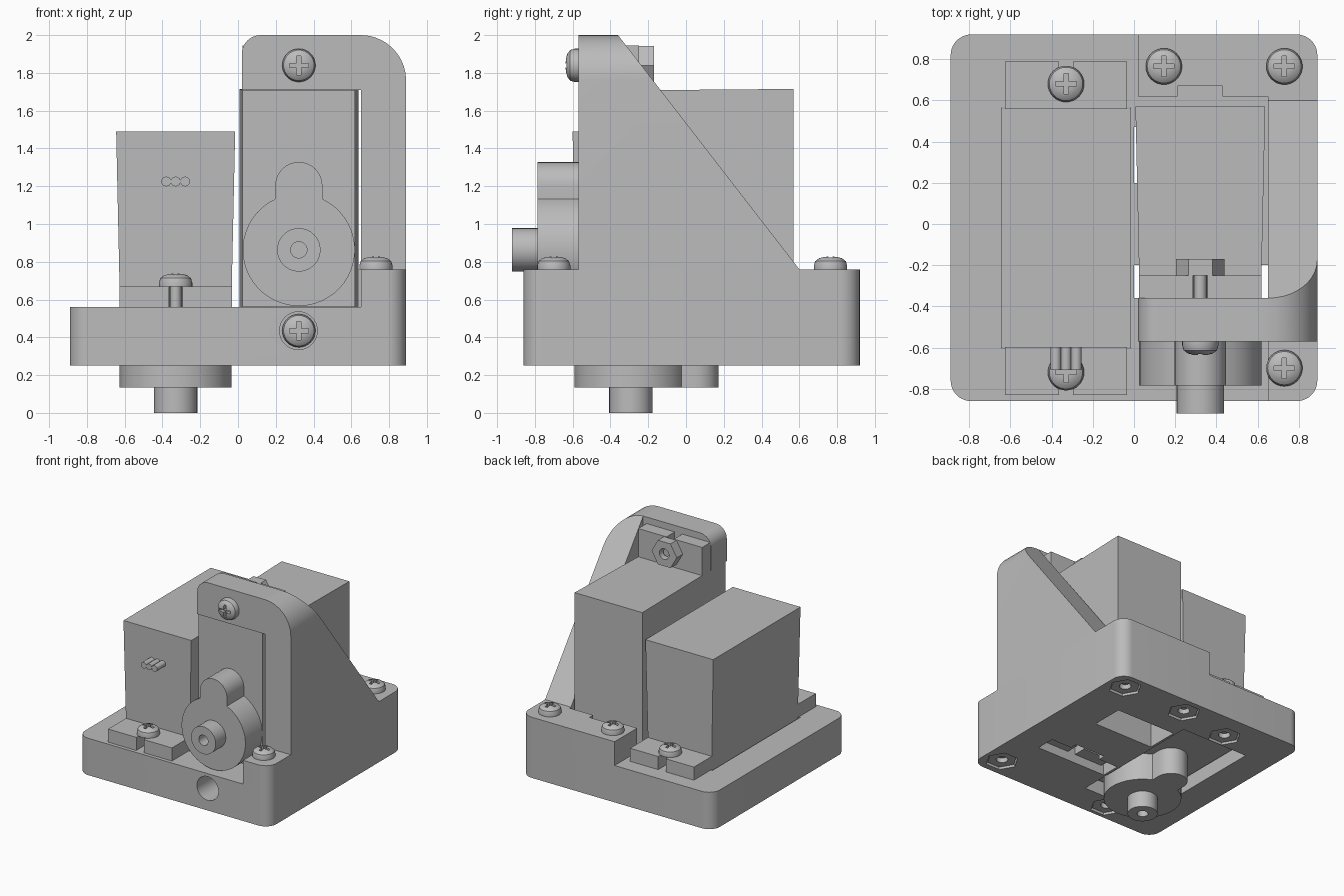
import bpy, bmesh
from math import sin, cos, pi, radians, asin
from mathutils import Matrix, Vector

cube = bpy.data.objects.get("Cube")
if cube:
    bpy.data.objects.remove(cube)

grey = bpy.data.materials.new("plain_grey")
grey.use_nodes = True
grey.diffuse_color = (0.5, 0.5, 0.5, 1)
grey.node_tree.nodes["Principled BSDF"].inputs["Base Color"].default_value = (0.5, 0.5, 0.5, 1)

IDENT = Matrix()
# Swaps depth and height, so that flat outlines can be extruded along y
SWAP = Matrix(((1, 0, 0, 0), (0, 0, 1, 0), (0, 1, 0, 0), (0, 0, 0, 1)))


def finish(name, bm, mat=IDENT):
    bm.transform(mat)
    bmesh.ops.remove_doubles(bm, verts=bm.verts, dist=1e-5)
    bmesh.ops.recalc_face_normals(bm, faces=bm.faces)
    me = bpy.data.meshes.new(name)
    bm.to_mesh(me)
    bm.free()
    me.materials.append(grey)
    ob = bpy.data.objects.new(name, me)
    bpy.context.collection.objects.link(ob)
    return ob


def arc(cx, cy, r, a0, a1, n=10):
    angles = [radians(a0 + (a1 - a0) * i / n) for i in range(n + 1)]
    return [(cx + r * cos(a), cy + r * sin(a)) for a in angles]


def circle(cx, cy, r, n=32):
    return arc(cx, cy, r, 0, 360, n)[:-1]


def rect(x0, x1, y0, y1):
    return [(x0, y0), (x1, y0), (x1, y1), (x0, y1)]


def prism(name, pts, lo, hi, mat=IDENT, top=None):
    """Extrude an outline; top is an optional second outline."""
    bm = bmesh.new()
    a = [bm.verts.new((x, y, lo)) for x, y in pts]
    b = [bm.verts.new((x, y, hi)) for x, y in (top or pts)]
    bm.faces.new(a)
    bm.faces.new(b)
    for i in range(len(a)):
        j = (i + 1) % len(a)
        bm.faces.new((a[i], a[j], b[j], b[i]))
    return finish(name, bm, mat)


def lathe(name, profile, mat=IDENT, n=32):
    bm = bmesh.new()
    vs = [bm.verts.new((r, 0, z)) for r, z in profile]
    es = [bm.edges.new(p) for p in zip(vs, vs[1:])]
    bmesh.ops.spin(bm, geom=vs + es, cent=(0, 0, 0), axis=(0, 0, 1),
                   angle=2 * pi, steps=n)
    return finish(name, bm, mat)


def cut(ob, cutters):
    for c in cutters:
        m = ob.modifiers.new("cut", "BOOLEAN")
        m.operation, m.solver, m.object = "DIFFERENCE", "EXACT", c
    dg = bpy.context.evaluated_depsgraph_get()
    me = bpy.data.meshes.new_from_object(ob.evaluated_get(dg))
    ob.modifiers.clear()
    ob.data = me
    for c in cutters:
        bpy.data.objects.remove(c)


# Screw sites on the base: x, y, height of the head seat
base_screws = [(-0.33, 0.68, 0.67), (-0.33, -0.72, 0.67),
               (0.145, 0.765, 0.76), (0.73, 0.765, 0.76), (0.73, -0.70, 0.76)]

# Base plate with rounded corners, servo openings and nut pockets
outline = (arc(0.79, 0.82, 0.1, 0, 90) + arc(-0.79, 0.82, 0.1, 90, 180)
           + arc(-0.79, -0.76, 0.1, 180, 270) + arc(0.79, -0.76, 0.1, 270, 360))
base = prism("base_plate", outline, 0.25, 0.56)
openings = [rect(-0.64, -0.02, -0.605, 0.565), rect(0, 0.65, -0.36, -0.2),
            rect(0, 0.55, 0.2, 0.47), rect(0.18, 0.46, -0.21, -0.14)]
cutters = [prism("opening", o, 0.1, 0.7) for o in openings]
cutters += [prism("nut_pocket", circle(x, y, 0.127, 6), 0.1, 0.345)
            for x, y, z in base_screws]
cutters.append(prism("screw_well", circle(0.32, 0.435, 0.1), -1, -0.57, SWAP))
cut(base, cutters)

# Raised rim along the back, side and front corner
rim = (arc(0.79, -0.76, 0.1, 270, 360) + arc(0.79, 0.82, 0.1, 0, 90)
       + [(0.02, 0.92), (0.02, 0.62), (0.21, 0.62), (0.21, 0.67),
          (0.43, 0.67), (0.43, 0.62), (0.65, 0.62), (0.65, -0.86)])
prism("raised_rim", rim, 0.56, 0.76)

# Upright bracket: header above the servo and a sloped side leg
header = [(0.65, 1.71), (0.65, 2.0)] + arc(0.12, 1.9, 0.1, 90, 180) + [(0.02, 1.71)]
prism("bracket_header", header, -0.57, -0.36, SWAP)
leg = prism("bracket_side_leg",
            [(0.65, 0.76), (0.89, 0.76)] + arc(0.65, 1.76, 0.24, 0, 90), -0.57, 0.6, SWAP)
for v in leg.data.vertices:
    if v.co.y > 0:
        v.co.y = -0.36 + (2 - v.co.z) * 0.96 / 1.24


def servo(name, mat):
    """Servo with its flange seat at the local origin and its shaft along -z."""
    low = rect(-0.297, 0.297, -0.573, 0.573)
    high = rect(-0.315, 0.315, -0.58, 0.58)
    prism(name + "_lower_body", low, -0.2, 0.11, mat)
    prism(name + "_upper_body", low, 0.11, 0.93, mat, high)
    # Mounting ears with open screw slots
    for side, s in (("front", -1), ("back", 1)):
        slot = [(x, s * y) for x, y in arc(0, 0.70, 0.035, 0, -180, 8)]
        ear = ([(0.297, s * 0.57), (0.297, s * 0.81), (0.035, s * 0.81)] + slot
               + [(-0.035, s * 0.81), (-0.297, s * 0.81), (-0.297, s * 0.57)])
        prism(f"{name}_{side}_ear", ear, 0, 0.11, mat)
    # Keyhole-shaped gear housing and hollow output shaft
    c, r, w = -0.272, 0.297, 0.125
    a = 90 - asin(w / r) * 180 / pi
    housing = arc(0, c, r, 180 - a, 360 + a, 40) + arc(0, c + 0.34, w, 0, 180, 16)
    prism(name + "_gear_housing", housing, -0.425, -0.2, mat)
    lathe(name + "_output_shaft",
          [(0.115, -0.42), (0.115, -0.56), (0.043, -0.56), (0.043, -0.45), (0, -0.45)],
          mat @ Matrix.Translation((0, c, 0)))
    # Three cable stubs
    for i in (-1, 0, 1):
        prism(f"{name}_cable_{i + 2}", circle(i * 0.05, 0.665, 0.026, 16),
              -0.69, -0.57, mat @ SWAP)


servo("lower_servo", Matrix.Translation((-0.33, -0.02, 0.56)))
servo("upright_servo", Matrix.Translation((0.322, -0.36, 1.135)) @ SWAP)


def screw(name, pos, axis, nut_at):
    """Pan-head screw; nut_at is the distance from the head seat to the nut."""
    turn = Matrix.Rotation(pi / 2, 4, "X") if axis == "y" else IDENT
    mat = Matrix.Translation(Vector(pos)) @ turn
    end = -nut_at - 0.05
    ob = lathe(name, [(0, end), (0.03, end), (0.03, 0), (0.088, 0), (0.088, 0.02),
                      (0.081, 0.043), (0.062, 0.058), (0.035, 0.066), (0, 0.068)], mat)
    a, b = 0.05, 0.011
    cross = [(a, -b), (a, b), (b, b), (b, a), (-b, a), (-b, b),
             (-a, b), (-a, -b), (-b, -b), (-b, -a), (b, -a), (b, -b)]
    cut(ob, [prism("cross_cutter", cross, 0.035, 0.1, mat)])
    nut = prism(name + "_nut", circle(0, 0, 0.117, 6), -nut_at - 0.08, -nut_at, mat)
    cut(nut, [prism("nut_hole", circle(0, 0, 0.045), -nut_at - 0.2, -nut_at + 0.1, mat)])


for i, (x, y, z) in enumerate(base_screws):
    screw(f"base_screw_{i + 1}", (x, y, z), "z", z - 0.345)
for label, z in (("top", 1.84), ("bottom", 0.435)):
    screw(f"bracket_{label}_screw", (0.322, -0.57, z), "y", 0.32)

# Smooth the round parts and keep the edges sharp
for ob in bpy.context.collection.objects:
    if ob.type == "MESH" and ob.data.materials and ob.data.materials[0] == grey:
        bpy.ops.object.select_all(action="DESELECT")
        ob.select_set(True)
        bpy.context.view_layer.objects.active = ob
        bpy.ops.object.shade_smooth_by_angle(angle=radians(30))
